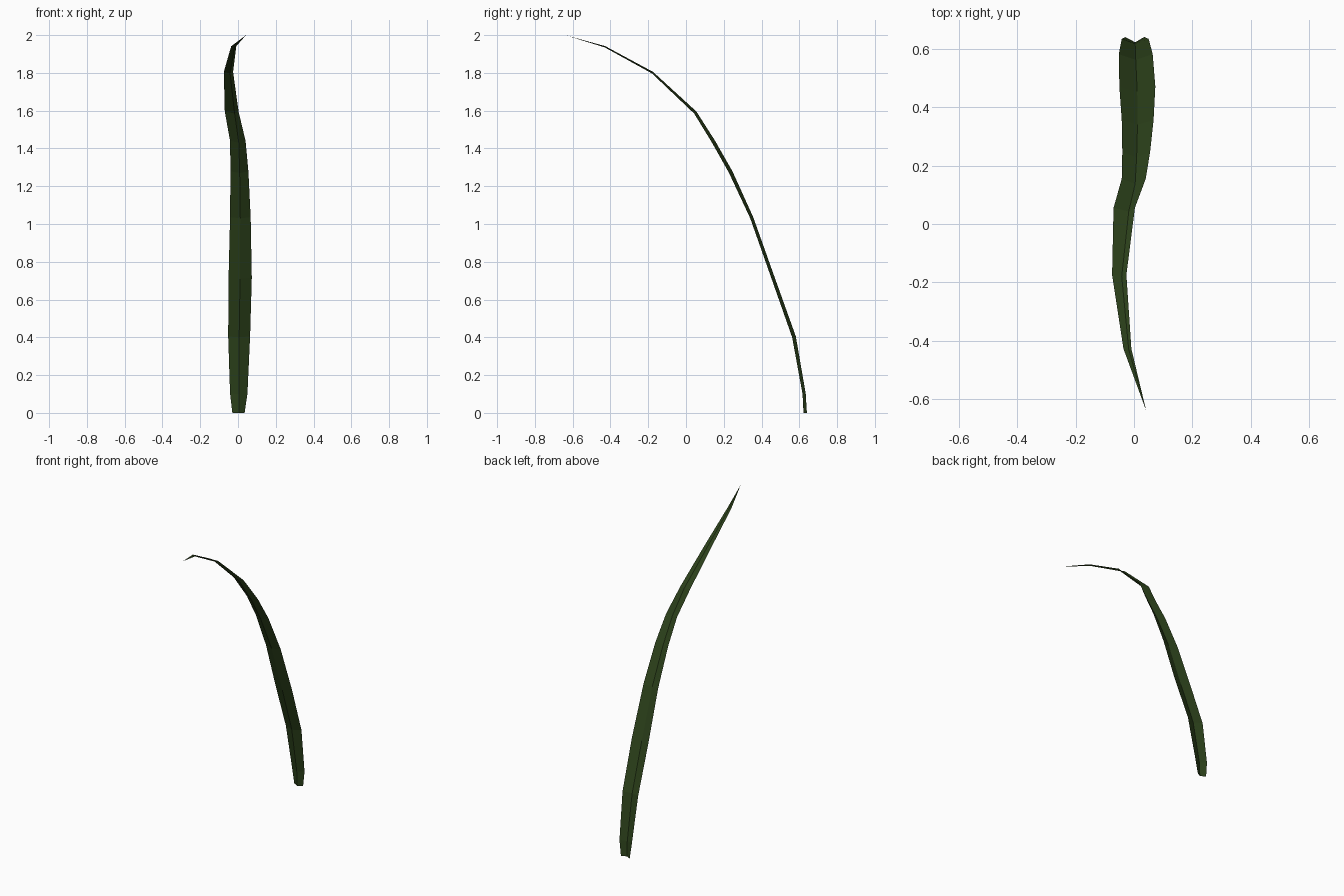
import bpy, bmesh
from mathutils import Vector

if "Cube" in bpy.data.objects:
    bpy.data.objects.remove(bpy.data.objects["Cube"])

# Blade stations: crease y, z, left edge x, crease x, right edge x, channel depth
rows = [
    (0.622, 0.00, -0.030, 0.004, 0.035, 0.018),
    (0.617, 0.10, -0.042, 0.004, 0.050, 0.017),
    (0.562, 0.40, -0.052, 0.006, 0.064, 0.020),
    (0.453, 0.71, -0.050, 0.011, 0.073, 0.018),
    (0.340, 1.03, -0.042, 0.012, 0.067, 0.017),
    (0.228, 1.27, -0.040, 0.009, 0.055, 0.020),
    (0.138, 1.43, -0.042, 0.004, 0.040, 0.019),
    (0.043, 1.585, -0.070, -0.018, 0.003, 0.016),
    (-0.180, 1.797, -0.075, -0.042, -0.026, 0.010),
    (-0.430, 1.935, -0.036, -0.018, -0.009, 0.007),
]
tip_co = Vector((0.042, -0.64, 2.0))

# Folded leaf sheet: two edges raised above a central crease
bm = bmesh.new()
centres = [Vector((r[3], r[0], r[1])) for r in rows] + [tip_co]
strips = []
for i, (y, z, xl, xm, xr, d) in enumerate(rows):
    t = centres[i + 1] - centres[max(i - 1, 0)]
    n = Vector((0, t.z, -t.y)).normalized() if i else Vector((0, 1, 0))
    e = n * d
    strips.append([bm.verts.new((xl, y + e.y, z + e.z)),
                   bm.verts.new((xm, y, z)),
                   bm.verts.new((xr, y + e.y, z + e.z))])
for a, b in zip(strips, strips[1:]):
    for k in range(2):
        bm.faces.new((a[k + 1], a[k], b[k], b[k + 1]))

# Pointed tip
tip = bm.verts.new(tip_co)
for k in range(2):
    bm.faces.new((strips[-1][k + 1], strips[-1][k], tip))

mesh = bpy.data.meshes.new("grass_blade")
bm.to_mesh(mesh)
bm.free()
blade = bpy.data.objects.new("grass_blade", mesh)
bpy.context.collection.objects.link(blade)

# Dark green leaf colour
mat = bpy.data.materials.new("leaf_green")
mat.diffuse_color = (0.026, 0.055, 0.011, 1)
mat.use_nodes = True
mat.node_tree.nodes["Principled BSDF"].inputs["Base Color"].default_value = mat.diffuse_color
mesh.materials.append(mat)
